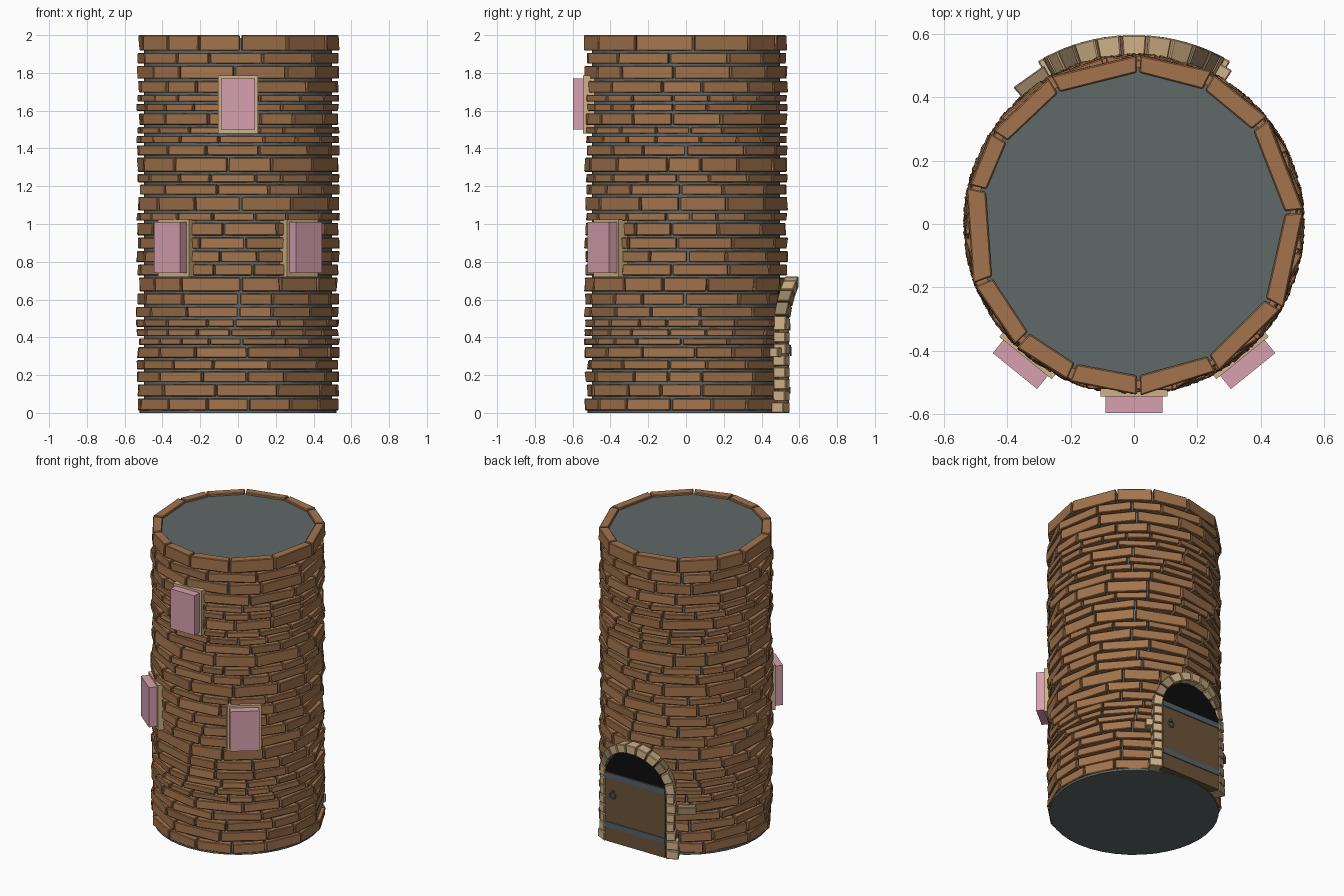
import bpy, bmesh, math, random
from mathutils import Matrix

random.seed(4)
cube = bpy.data.objects.get("Cube")
if cube:
    bpy.data.objects.remove(cube, do_unlink=True)


def material(name, rgb):
    col = [(c / 255 / 12.92 if c < 11 else ((c / 255 + 0.055) / 1.055) ** 2.4) for c in rgb] + [1]
    m = bpy.data.materials.new(name)
    m.use_nodes = True
    m.diffuse_color = col
    m.node_tree.nodes["Principled BSDF"].inputs["Base Color"].default_value = col
    return m


BRICK = material("brick brown", (163, 116, 77))
MORTAR = material("mortar grey", (96, 104, 104))
SAND = material("sandstone", (208, 177, 135))
DARK_SAND = material("dark sandstone", (150, 130, 100))
PINK = material("window pink", (214, 160, 176))
WOOD = material("door wood", (108, 84, 56))
IRON = material("iron grey", (84, 98, 106))
BLACK = material("opening black", (12, 12, 12))


def finish(name, bm, mats, bevel=0):
    bmesh.ops.recalc_face_normals(bm, faces=bm.faces)
    mesh = bpy.data.meshes.new(name)
    bm.to_mesh(mesh)
    bm.free()
    for m in mats:
        mesh.materials.append(m)
    ob = bpy.data.objects.new(name, mesh)
    bpy.context.collection.objects.link(ob)
    if bevel:
        mod = ob.modifiers.new("worn edges", "BEVEL")
        mod.width = bevel
        mod.segments = 1
    return ob


def polar(angle, r, z):
    # angle 0 is the front, increasing towards +x
    return (r * math.sin(angle), -r * math.cos(angle), z)


def block(bm, outline, r_in, r_out, mat=0):
    """Prism whose (angle, z) outline is wrapped on the wall."""
    inner = [bm.verts.new(polar(a, r_in, z)) for a, z in outline]
    outer = [bm.verts.new(polar(a, r, z)) for (a, z), r in zip(outline, r_out)]
    faces = [bm.faces.new(inner[::-1]), bm.faces.new(outer)]
    n = len(outline)
    for i in range(n):
        j = (i + 1) % n
        faces.append(bm.faces.new((inner[i], inner[j], outer[j], outer[i])))
    for f in faces:
        f.material_index = mat


def box(name, lo, hi, mat, turn=0, bevel=0):
    bm = bmesh.new()
    bmesh.ops.create_cube(bm, size=1)
    for v in bm.verts:
        v.co = [l + (c + 0.5) * (h - l) for c, l, h in zip(v.co, lo, hi)]
    bm.transform(Matrix.Rotation(turn, 4, "Z"))
    return finish(name, bm, [mat], bevel)


def cylinder(name, radius, z0, z1, mat, sides=40):
    bm = bmesh.new()
    bmesh.ops.create_cone(bm, cap_ends=True, segments=sides, radius1=radius, radius2=radius,
                          depth=z1 - z0, matrix=Matrix.Translation((0, 0, (z0 + z1) / 2)))
    ob = finish(name, bm, [mat])
    ob.data.shade_smooth()
    ob.data.set_sharp_from_angle(angle=math.radians(40))
    return ob


# Mortar core and footing
cylinder("mortar_core", 0.497, 0.005, 1.985, MORTAR)
cylinder("footing", 0.522, 0, 0.015, MORTAR)

# Brick courses, from the ground up
course_tops = [0.085, 0.16, 0.227, 0.288, 0.357, 0.404, 0.452, 0.504, 0.57, 0.64, 0.725,
               0.795, 0.866, 0.937, 1.015, 1.068, 1.153, 1.218, 1.273, 1.36, 1.425, 1.476,
               1.522, 1.595, 1.645, 1.693, 1.766, 1.846, 1.915, 2.0]
bm = bmesh.new()
bottom = 0.01
for top in course_tops:
    count = 13 if top - bottom > 0.06 else 17
    widths = [random.uniform(0.7, 1.3) for _ in range(count)]
    angle = random.uniform(0, 1)
    for w in widths:
        step = w / sum(widths) * math.tau
        a0, a1 = angle + 0.01, angle + step - 0.01
        z0, z1 = bottom + 0.003, top - (0.009 if top < 2 else 0)
        block(bm, [(a0, z0), (a1, z0), (a1, z1), (a0, z1)], 0.478,
              [random.uniform(0.531, 0.542) for _ in range(4)])
        angle += step
    bottom = top
finish("brick_courses", bm, [BRICK], 0.004)

# Windows: a thin stone surround with a projecting pane block
for name, turn, z0 in (("upper", 0, 1.48), ("left", 39, 0.72), ("right", -39, 0.72)):
    t = math.radians(turn)
    box(name + "_window_surround", (-0.106, -0.544, z0), (0.106, -0.48, z0 + 0.305), SAND, t)
    box(name + "_window_pane", (-0.09, -0.597, z0 + 0.02), (0.09, -0.5, z0 + 0.29), PINK, t)

# Door surround, wrapped around the back of the wall
WRAP, SPRING, R_IN, R_OUT = 0.58, 0.435, 0.545, 0.597


def door_stone(bm, outline, mat=0, r_out=R_OUT):
    block(bm, [(math.pi - s / WRAP, z) for s, z in outline], R_IN - 0.02, [r_out] * len(outline), mat)


bm = bmesh.new()
for side in (-1, 1):
    rows = 7
    for i in range(rows):
        z0, z1 = SPRING * i / rows, SPRING * (i + 1) / rows - 0.006
        outer = 0.29 + random.uniform(-0.008, 0.006)
        if i == 0 or (i == 1 and side < 0):
            outer = 0.31
        door_stone(bm, [(side * s, z) for s, z in
                        ((0.232, z0), (outer, z0), (outer, z1), (0.232, z1))])
    # Long tie stone bonded into the wall
    near, far, mat = (0.28, 0.33, 0) if side > 0 else (0.30, 0.42, 1)
    door_stone(bm, [(side * s, z) for s, z in
                    ((near, 0.295), (far, 0.295), (far, 0.345), (near, 0.345))], mat, 0.575)
stones = 11
for i in range(stones):
    a0 = math.pi * i / stones + 0.012
    a1 = math.pi * (i + 1) / stones - 0.012
    outline = [(r * math.cos(a), SPRING + r * math.sin(a))
               for r, a in ((0.232, a0), (0.29, a0), (0.29, a1), (0.232, a1))]
    door_stone(bm, outline, 1 if i in (1, 2, 8) else 0)
finish("door_surround", bm, [SAND, DARK_SAND], 0.004)

# Door leaf, dark arched opening above it, straps and ring handle
box("door_leaf", (-0.225, 0.49, 0.004), (0.225, 0.546, 0.475), WOOD)
bm = bmesh.new()
arc = [math.radians(10 + 160 * i / 16) for i in range(17)]
front = bm.faces.new([bm.verts.new((0.235 * math.cos(a), 0.545, SPRING + 0.235 * math.sin(a))) for a in arc])
ext = bmesh.ops.extrude_face_region(bm, geom=[front])
for v in [g for g in ext["geom"] if isinstance(g, bmesh.types.BMVert)]:
    v.co.y -= 0.06
finish("arched_opening", bm, [BLACK])
for name, z in (("lower", 0.12), ("upper", 0.455)):
    box(name + "_strap", (-0.225, 0.53, z - 0.018), (0.225, 0.552, z + 0.018), IRON)
bpy.ops.mesh.primitive_torus_add(major_radius=0.02, minor_radius=0.005, major_segments=16,
                                 minor_segments=6, location=(0.165, 0.553, 0.325),
                                 rotation=(math.pi / 2, 0, 0))
ring = bpy.context.object
ring.name = "ring_handle"
ring.data.materials.append(IRON)
box("handle_plate", (0.155, 0.54, 0.34), (0.175, 0.556, 0.36), IRON)
